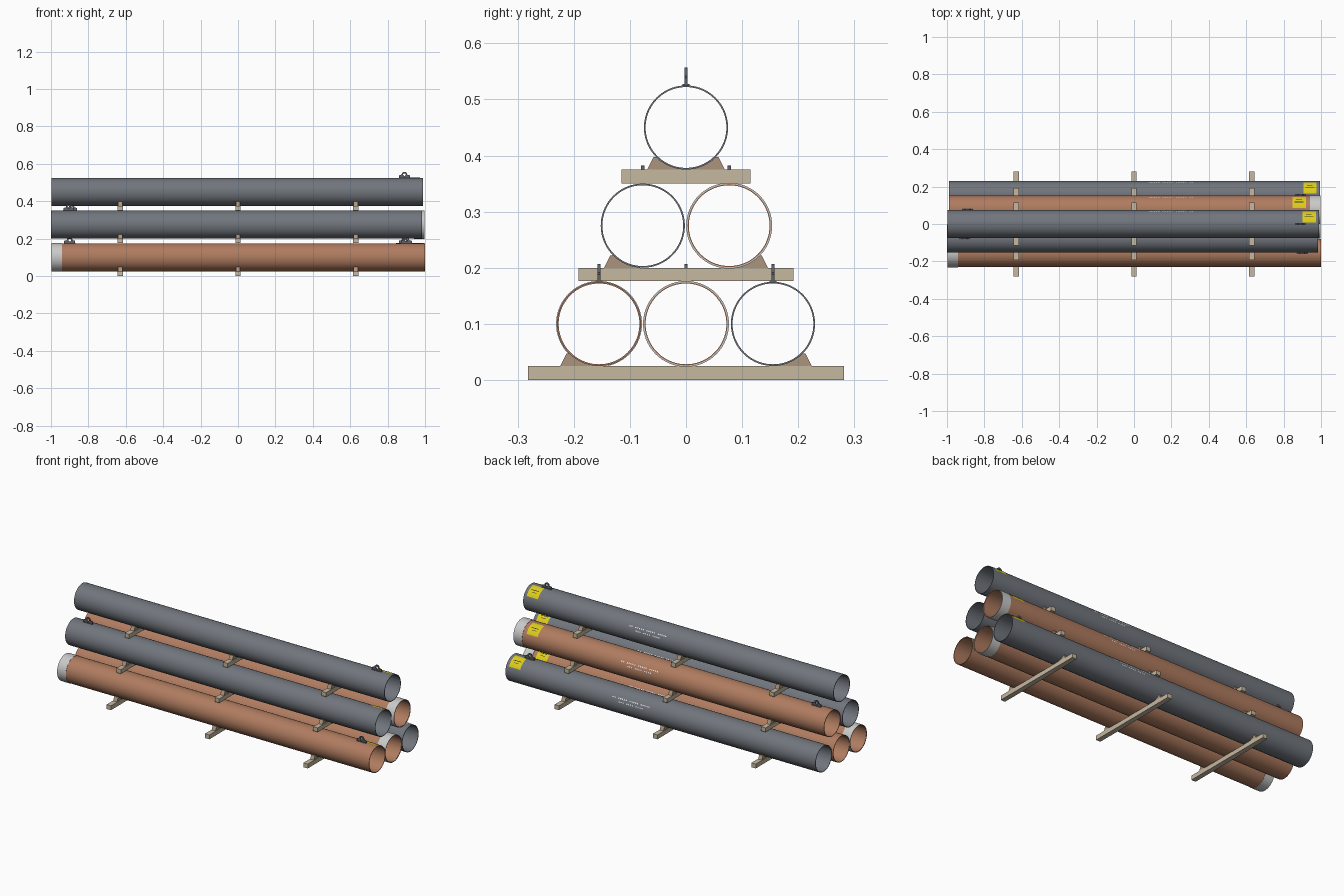
import bpy, bmesh, math
from math import sin, cos, radians, pi

if "Cube" in bpy.data.objects:
    bpy.data.objects.remove(bpy.data.objects["Cube"])

R, WALL = 0.075, 0.003


def mat(name, r, g, b):
    m = bpy.data.materials.new(name)
    m.diffuse_color = (r, g, b, 1)
    m.use_nodes = True
    m.node_tree.nodes["Principled BSDF"].inputs["Base Color"].default_value = m.diffuse_color
    return m


GREY = mat("grey_steel", 0.165, 0.18, 0.205)
BROWN = mat("primer_brown", 0.43, 0.20, 0.115)
WOOD = mat("pale_timber", 0.56, 0.48, 0.35)
CHOCK = mat("dark_timber", 0.41, 0.30, 0.205)
BAND = mat("end_band_grey", 0.58, 0.59, 0.58)
YELLOW = mat("sticker_yellow", 0.73, 0.61, 0.01)
LUG = mat("lug_dark_grey", 0.11, 0.12, 0.14)
WHITE = mat("stencil_white", 0.8, 0.8, 0.8)
BLACK = mat("mark_black", 0.03, 0.03, 0.03)


def finish(name, bm, material, smooth=True):
    bmesh.ops.remove_doubles(bm, verts=bm.verts, dist=1e-6)
    me = bpy.data.meshes.new(name)
    bm.to_mesh(me)
    bm.free()
    me.materials.append(material)
    if smooth:
        me.polygons.foreach_set("use_smooth", [True] * len(me.polygons))
        me.set_sharp_from_angle(angle=radians(35))
    ob = bpy.data.objects.new(name, me)
    bpy.context.collection.objects.link(ob)
    return ob


def tube(name, x0, x1, ro, ri, y, z, material, n=72):
    """Hollow tube along x, made by sweeping a rectangle round the axis."""
    bm = bmesh.new()
    prof = [(x0, ro), (x1, ro), (x1, ri), (x0, ri)]
    rings = [[bm.verts.new((x, y + r * cos(2 * pi * i / n), z + r * sin(2 * pi * i / n)))
              for x, r in prof] for i in range(n)]
    for i in range(n):
        a, b = rings[i], rings[(i + 1) % n]
        for j in range(4):
            k = (j + 1) % 4
            bm.faces.new((a[j], a[k], b[k], b[j]))
    bmesh.ops.recalc_face_normals(bm, faces=bm.faces)
    return finish(name, bm, material)


def patches(name, y, z, rects, r, material, n=10):
    """Thin curved plates on a pipe; each rect is (x0, x1, angle0, angle1)."""
    bm = bmesh.new()
    for x0, x1, a0, a1 in rects:
        prev = None
        for i in range(n + 1):
            a = radians(a0 + (a1 - a0) * i / n)
            cur = [bm.verts.new((x, y + r * cos(a), z + r * sin(a))) for x in (x0, x1)]
            if prev:
                bm.faces.new((prev[0], prev[1], cur[1], cur[0]))
            prev = cur
    return finish(name, bm, material)


def box(name, x, y0, y1, z0, z1, w, material):
    bm = bmesh.new()
    bmesh.ops.create_cube(bm, size=1)
    for v in bm.verts:
        v.co = (x + v.co.x * w, (y0 + y1) / 2 + v.co.y * (y1 - y0),
                (z0 + z1) / 2 + v.co.z * (z1 - z0))
    return finish(name, bm, material, False)


def wedge(name, x, yc, zc, side, w=0.024):
    """Chock whose inner face follows the pipe."""
    pts = [(0.069, -R), (0.058, -0.053), (0.0535, -0.0525)]
    pts += [(R * sin(radians(a)), -R * cos(radians(a))) for a in (38, 30, 22, 14, 6)]
    pts.append((0.005, -R))
    bm = bmesh.new()
    f = bm.faces.new([bm.verts.new((x - w / 2, yc + side * p, zc + q)) for p, q in pts])
    ext = bmesh.ops.extrude_face_region(bm, geom=[f])
    for v in ext["geom"]:
        if isinstance(v, bmesh.types.BMVert):
            v.co.x += w
    bmesh.ops.recalc_face_normals(bm, faces=bm.faces)
    return finish(name, bm, CHOCK, False)


def lug(name, x, y, z, t=0.006):
    """Lifting eye: tapered plate with rounded top and a round hole."""
    n, hole, top, zc = 32, 0.007, 0.015, 0.017
    outer = []
    for i in range(n):
        a = 2 * pi * i / n
        px, pz = top * cos(a), top * sin(a)
        if a > pi:                       # lower half flares to the base
            s = -sin(a)
            px = 0.029 * cos(a) / max(abs(cos(a)), s)
            pz = -(zc + 0.002) * s / max(abs(cos(a)), s)
        outer.append((px, pz))
    bm = bmesh.new()
    loops = []
    for yy in (-t / 2, t / 2):
        loops.append([bm.verts.new((x + p, y + yy, z + zc + q)) for p, q in outer])
        loops.append([bm.verts.new((x + hole * cos(2 * pi * i / n), y + yy,
                                    z + zc + hole * sin(2 * pi * i / n))) for i in range(n)])
    o0, h0, o1, h1 = loops
    for i in range(n):
        j = (i + 1) % n
        for a, b in ((o0, h0), (h0, h1), (h1, o1), (o1, o0)):
            bm.faces.new((a[i], a[j], b[j], b[i]))
    bmesh.ops.recalc_face_normals(bm, faces=bm.faces)
    finish(name, bm, LUG)
    # weld pad at the foot of the lug
    box(name + "_weld", x, y - 0.006, y + 0.006, z - 0.002, z + 0.0025, 0.06, LUG)


# name, y, z, x0, x1, material, band end, lug x, seam angle
pipes = [
    ("bottom_front", -0.155, 0.10, -0.995, 1.0, BROWN, -1, 0.90, 120),
    ("bottom_middle", 0.0, 0.10, -0.995, 0.995, BROWN, 1, -0.90, 125),
    ("bottom_back", 0.155, 0.10, -0.99, 0.995, GREY, 0, 0.89, 250),
    ("middle_front", -0.077, 0.275, -1.0, 0.985, GREY, 0, -0.905, 280),
    ("middle_back", 0.077, 0.275, -0.99, 0.997, BROWN, 1, -0.89, 260),
    ("top", 0.0, 0.45, -0.997, 0.99, GREY, 0, 0.89, 150),
]

for name, y, z, x0, x1, m, end, lx, seam in pipes:
    tube(name + "_pipe", x0, x1, R, R - WALL, y, z, m)
    # pale end band
    if end > 0:
        tube(name + "_end_band", x1 - 0.055, x1 + 0.001, R + 0.0015, R - 0.001, y, z, BAND)
    elif end < 0:
        tube(name + "_end_band", x0 - 0.001, x0 + 0.055, R + 0.0015, R - 0.001, y, z, BAND)
    # lengthwise weld seam
    patches(name + "_weld_seam", y, z, [(x0 + 0.06, x1 - 0.01, seam - 0.7, seam + 0.7)],
            R + 0.0006, m if m is GREY else BROWN, 2)
    lug(name + "_lifting_lug", lx, y, z + R)
    # yellow sticker with plain dark bars
    s = x1 - (0.15 if end > 0 else 0.09)
    patches(name + "_sticker", y, z, [(s, s + 0.072, 26, 84)], R + 0.0007, YELLOW)
    patches(name + "_sticker_bars", y, z,
            [(s + 0.012, s + 0.06, 56, 59), (s + 0.02, s + 0.05, 46, 48)],
            R + 0.0012, BLACK, 2)
    # two rows of plain white paint dashes
    rows = [(0.08 + 0.012 * i, 0.087 + 0.012 * i, 27, 32) for i in range(20) if i % 6 != 5]
    rows += [(0.12 + 0.012 * i, 0.127 + 0.012 * i, 13, 18) for i in range(13) if i % 5 != 4]
    patches(name + "_paint_dashes", y, z, rows, R + 0.0006, WHITE, 1)

# timber bearers and chocks for each layer: half length, z0, z1, outer pipe y, pipe z
layers = [("bottom", 0.282, 0.0, 0.025, 0.155, 0.10),
          ("middle", 0.192, 0.176, 0.2, 0.077, 0.275),
          ("top", 0.115, 0.35, 0.375, 0.0, 0.45)]
for name, half, z0, z1, yo, zc in layers:
    for i, x in enumerate((-0.63, 0.0, 0.63)):
        box(f"{name}_bearer_{i + 1}", x, -half, half, z0, z1, 0.028, WOOD)
        for side, tag in ((-1, "front"), (1, "back")):
            wedge(f"{name}_{tag}_chock_{i + 1}", x, side * yo, zc, side)
